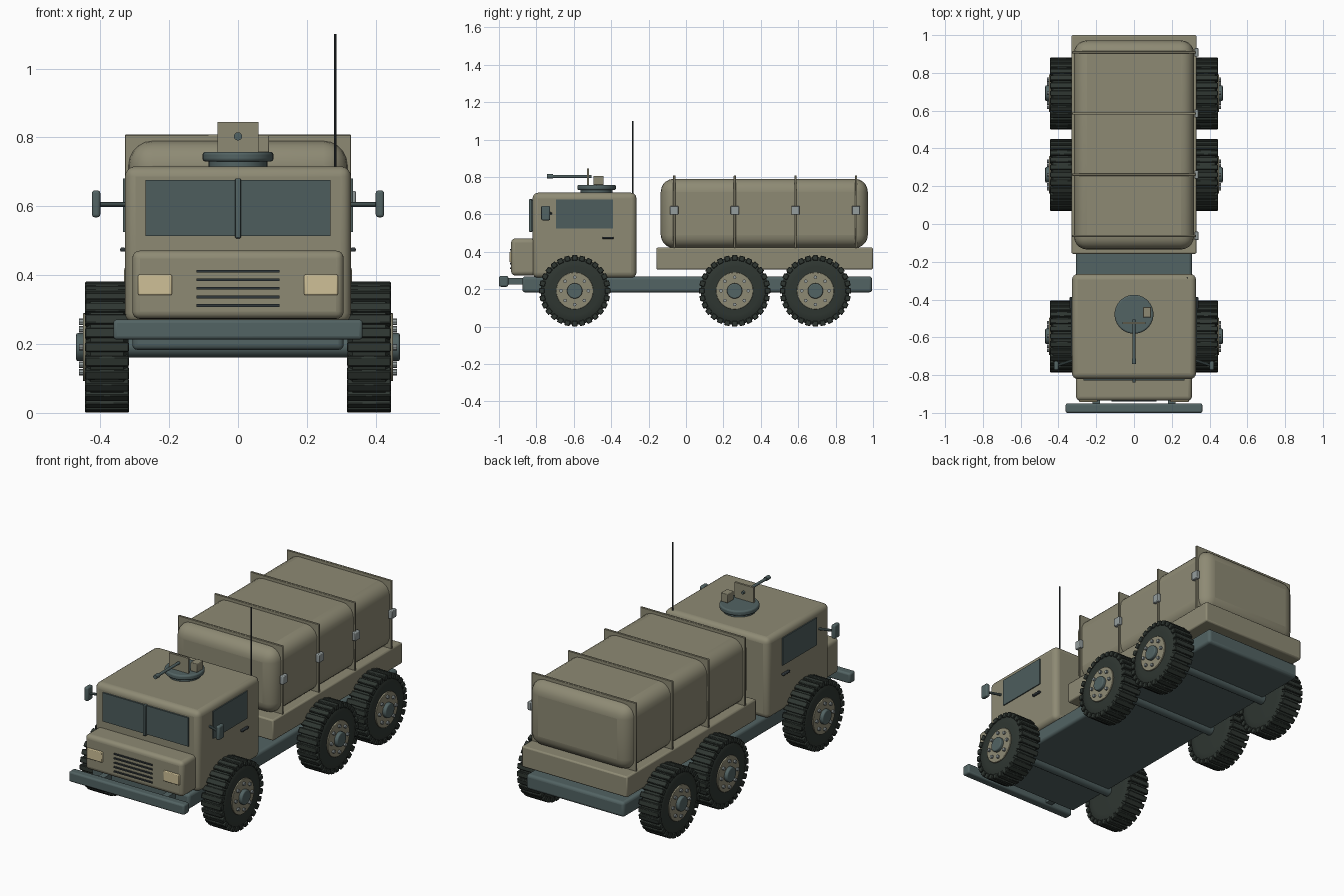
import bpy, bmesh, math
from mathutils import Vector, Matrix

cube = bpy.data.objects.get("Cube")
if cube:
    bpy.data.objects.remove(cube, do_unlink=True)


def material(name, rgb):
    m = bpy.data.materials.new(name)
    m.use_nodes = True
    m.diffuse_color = (*rgb, 1)
    bsdf = m.node_tree.nodes["Principled BSDF"]
    bsdf.inputs["Base Color"].default_value = (*rgb, 1)
    bsdf.inputs["Roughness"].default_value = 0.8
    return m


KHAKI = material("khaki paint", (0.27, 0.255, 0.175))
SLATE = material("slate metal", (0.085, 0.125, 0.125))
GLASS = material("window glass", (0.075, 0.11, 0.11))
RUBBER = material("tyre rubber", (0.028, 0.037, 0.031))
DARK = material("dark steel", (0.03, 0.038, 0.042))
LAMP = material("headlamp cream", (0.62, 0.53, 0.31))
STEEL = material("light steel", (0.30, 0.34, 0.34))


def finish(name, bm, mat, bevel=0, segments=3):
    bmesh.ops.recalc_face_normals(bm, faces=bm.faces)
    mesh = bpy.data.meshes.new(name)
    bm.to_mesh(mesh)
    bm.free()
    mesh.materials.append(mat)
    ob = bpy.data.objects.new(name, mesh)
    bpy.context.collection.objects.link(ob)
    if bevel:
        mod = ob.modifiers.new("rounded edges", "BEVEL")
        mod.width, mod.segments = bevel, segments
        mod.limit_method, mod.angle_limit = "ANGLE", math.radians(40)
    bpy.ops.object.select_all(action="DESELECT")
    ob.select_set(True)
    bpy.context.view_layer.objects.active = ob
    bpy.ops.object.shade_smooth_by_angle(angle=math.radians(35))
    return ob


def add_box(bm, x, y, z, turn=Matrix()):
    size = Matrix.Diagonal((x[1] - x[0], y[1] - y[0], z[1] - z[0], 1))
    mid = Matrix.Translation([sum(r) / 2 for r in (x, y, z)])
    bmesh.ops.create_cube(bm, size=1, matrix=turn @ mid @ size)


def add_rod(bm, a, b, radius, sides=16):
    a, b = Vector(a), Vector(b)
    turn = (b - a).to_track_quat("Z", "Y").to_matrix().to_4x4()
    bmesh.ops.create_cone(bm, cap_ends=True, segments=sides, radius1=radius, radius2=radius,
                          depth=(b - a).length, matrix=Matrix.Translation((a + b) / 2) @ turn)


def box(name, mat, x, y, z, bevel=0, segments=3):
    bm = bmesh.new()
    add_box(bm, x, y, z)
    return finish(name, bm, mat, bevel, segments)


def rod(name, mat, a, b, radius, sides=16, bevel=0):
    bm = bmesh.new()
    add_rod(bm, a, b, radius, sides)
    return finish(name, bm, mat, bevel)


def mirror(ob):
    ob.modifiers.new("other side", "MIRROR")
    return ob


# Frame and bumper
box("chassis", SLATE, (-0.307, 0.307), (-0.875, 0.995), (0.183, 0.268), 0.015)
box("front_bumper", SLATE, (-0.362, 0.362), (-1, -0.95), (0.213, 0.271), 0.01)
for side, x in (("right", -0.2), ("left", 0.2)):
    box(side + "_bumper_bracket", SLATE, (x - 0.02, x + 0.02), (-0.96, -0.86), (0.225, 0.26))

# Cab and hood
box("cab", KHAKI, (-0.328, 0.328), (-0.82, -0.265), (0.26, 0.716), 0.03, 4)
box("hood", KHAKI, (-0.307, 0.307), (-0.935, -0.78), (0.273, 0.471), 0.022, 4)
box("windshield", GLASS, (-0.268, 0.268), (-0.829, -0.82), (0.514, 0.676))
box("windshield_divider", SLATE, (-0.008, 0.008), (-0.84, -0.82), (0.507, 0.681), 0.003, 2)
mirror(box("side_windows", GLASS, (0.326, 0.334), (-0.695, -0.39), (0.525, 0.68)))
mirror(box("door_handles", DARK, (0.326, 0.342), (-0.447, -0.387), (0.468, 0.48), 0.004, 2))
mirror(box("headlights", LAMP, (0.192, 0.29), (-0.943, -0.93), (0.342, 0.402), 0.004, 2))
bm = bmesh.new()
for i in range(5):
    z = 0.312 + i * 0.0248
    add_box(bm, (-0.12, 0.12), (-0.941, -0.93), (z - 0.004, z + 0.004))
finish("grille_slats", bm, DARK)

# Door mirrors
mirror(rod("mirror_arms", SLATE, (0.32, -0.72, 0.605), (0.41, -0.75, 0.605), 0.007, 10))
mirror(box("door_mirrors", SLATE, (0.4, 0.424), (-0.774, -0.726), (0.568, 0.646), 0.008))

# Whip antenna
rod("antenna", DARK, (0.282, -0.285, 0.7), (0.282, -0.285, 1.1), 0.0035, 8)

# Roof turret
rod("turret_base", SLATE, (0, -0.478, 0.71), (0, -0.478, 0.735), 0.085, 40)
rod("turret_ring", SLATE, (0, -0.478, 0.73), (0, -0.478, 0.758), 0.103, 40, 0.008)
box("gun_shield", KHAKI, (-0.06, 0.06), (-0.53, -0.518), (0.757, 0.844))
rod("gun_barrel", SLATE, (0, -0.73, 0.803), (0, -0.505, 0.803), 0.008, 14)
rod("gun_muzzle", SLATE, (0, -0.742, 0.803), (0, -0.712, 0.803), 0.012, 14)
box("ammunition_box", KHAKI, (0.048, 0.09), (-0.495, -0.44), (0.757, 0.806), 0.003, 2)

# Cargo bed, rounded load and hoops
box("cargo_bed", KHAKI, (-0.331, 0.331), (-0.158, 1), (0.305, 0.423), 0.008, 2)
box("cargo_cover", KHAKI, (-0.318, 0.318), (-0.135, 0.972), (0.42, 0.79), 0.07, 5)
for i in range(4):
    y = -0.063 + i * 0.324
    box(f"cargo_hoop_{i + 1}", KHAKI, (-0.328, 0.328), (y - 0.006, y + 0.006), (0.42, 0.808), 0.002, 1)
    box(f"hoop_buckle_{i + 1}", STEEL, (0.32, 0.342), (y - 0.022, y + 0.022), (0.598, 0.645), 0.004, 2)


# Wheels, built on the left side and mirrored
def wheel(name, y):
    centre = Vector((0, y, 0.191))
    bm = bmesh.new()
    profile = [(0.318, 0.001), (0.318, 0.13), (0.322, 0.165), (0.333, 0.181),
               (0.428, 0.181), (0.439, 0.165), (0.443, 0.13), (0.443, 0.001)]
    verts = [bm.verts.new((x, y, 0.191 + r)) for x, r in profile]
    edges = [bm.edges.new(pair) for pair in zip(verts, verts[1:])]
    bmesh.ops.spin(bm, geom=verts + edges, cent=centre, axis=(1, 0, 0),
                   angle=math.tau, steps=48, use_merge=True)
    bmesh.ops.remove_doubles(bm, verts=bm.verts, dist=0.0005)
    mirror(finish(name + "_tyres", bm, RUBBER))

    treads, bolts = bmesh.new(), bmesh.new()
    for i in range(28):
        turn = Matrix.Translation(centre) @ Matrix.Rotation(math.tau * i / 28, 4, "X")
        add_box(treads, (0.317, 0.444), (-0.0145, 0.0145), (0.162, 0.1905), turn)
    mirror(finish(name + "_treads", treads, RUBBER, 0.003, 1))
    for i in range(8):
        a = math.tau * i / 8
        p = centre + Vector((0.44, 0.073 * math.cos(a), 0.073 * math.sin(a)))
        add_rod(bolts, p, p + Vector((0.021, 0, 0)), 0.0095, 8)
    mirror(finish(name + "_bolts", bolts, STEEL))

    for part, mat, x, r, bevel in (("_rims", KHAKI, 0.45, 0.099, 0.003),
                                   ("_hubs", SLATE, 0.47, 0.041, 0.006)):
        a, b = centre + Vector((0.43, 0, 0)), centre + Vector((x, 0, 0))
        mirror(rod(name + part, mat, a, b, r, 32, bevel))
    rod(name + "_axle", SLATE, centre - Vector((0.33, 0, 0)), centre + Vector((0.33, 0, 0)), 0.03)


for name, y in (("front", -0.595), ("middle", 0.26), ("rear", 0.692)):
    wheel(name, y)
